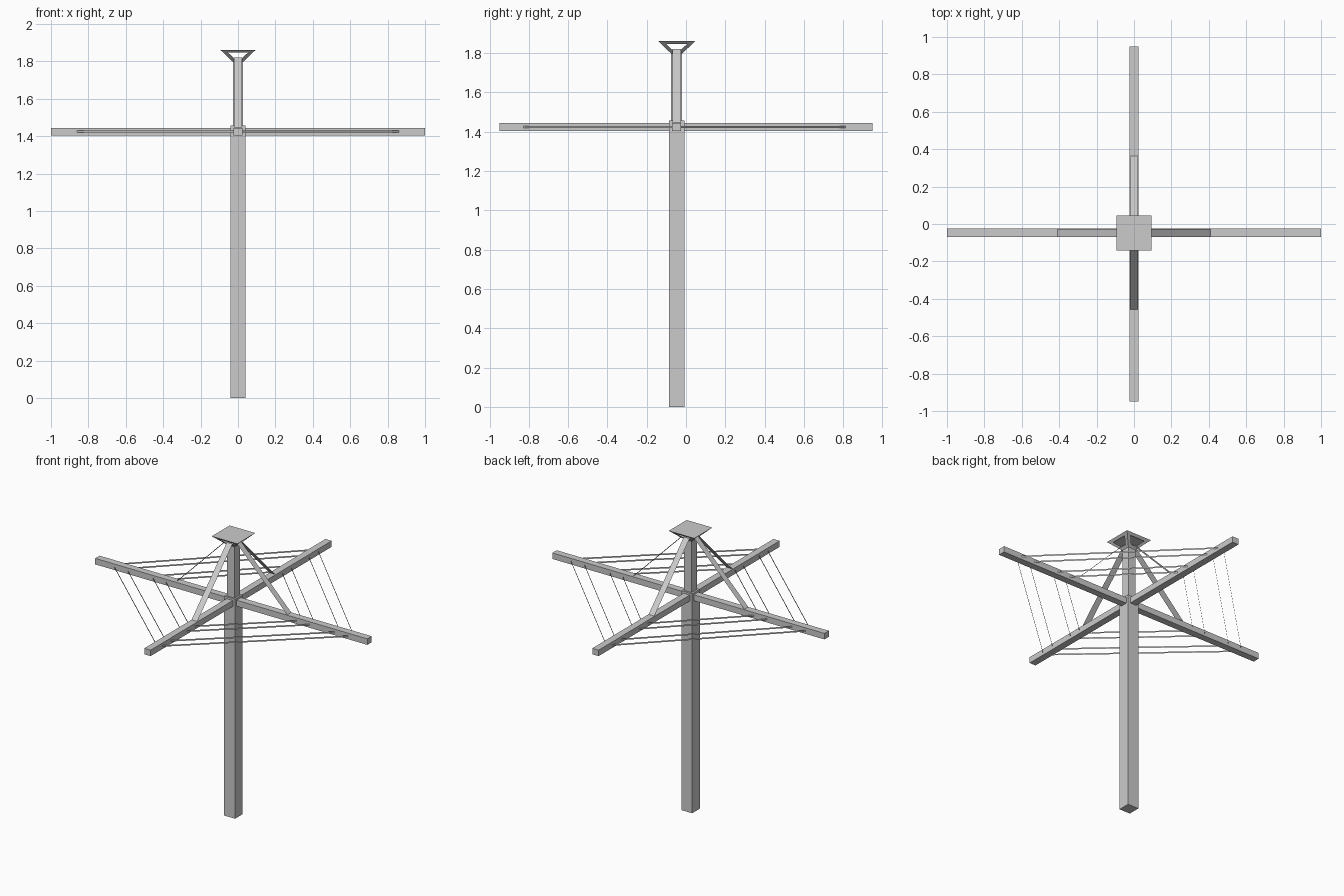
import bpy, bmesh
from math import cos, sin, pi
from mathutils import Vector

if "Cube" in bpy.data.objects:
    bpy.data.objects.remove(bpy.data.objects["Cube"])

CY = -0.0475                      # post centre in y
ARM_Z = 1.425
DIRS = [Vector((round(cos(a * pi / 2)), round(sin(a * pi / 2)), 0)) for a in range(4)]
REACH = [1.0, 0.997, 1.0, 0.903]  # arm lengths: +x, +y, -x, -y
C = Vector((0, CY, 0))


def box(name, lo, hi):
    bpy.ops.mesh.primitive_cube_add(size=1, location=[(a + b) / 2 for a, b in zip(lo, hi)])
    o = bpy.context.object
    o.name = name
    o.scale = [b - a for a, b in zip(lo, hi)]
    bpy.ops.object.transform_apply(location=False, rotation=False, scale=True)
    return o


def finish(name, bm):
    me = bpy.data.meshes.new(name)
    bm.to_mesh(me)
    bm.free()
    o = bpy.data.objects.new(name, me)
    bpy.context.collection.objects.link(o)
    return o


def strip(name, p, q, half):
    """Flat ribbon from p to q, widened by the vector half."""
    bm = bmesh.new()
    bm.faces.new([bm.verts.new(v) for v in (p - half, q - half, q + half, p + half)])
    return finish(name, bm)


# Post, lower and upper sections
box("lower_post", (-0.04, CY - 0.04, 0), (0.04, CY + 0.04, 1.458))
box("upper_post", (-0.028, CY - 0.028, 1.458), (0.028, CY + 0.028, 1.803))

# Crossed arms
box("side_arms", (-1, CY - 0.023, 1.405), (1, CY + 0.023, 1.445))
box("front_back_arms", (-0.023, -0.95, 1.405), (0.023, 0.95, 1.445))

# Cap: flared open frame under a flat top
bm = bmesh.new()
rings = []
for r, z in ((0.028, 1.798), (0.094, 1.861)):
    rings.append([bm.verts.new((sx * r, CY + sy * r, z))
                  for sx, sy in ((-1, -1), (1, -1), (1, 1), (-1, 1))])
sides = [bm.faces.new((rings[0][i], rings[0][(i + 1) % 4], rings[1][(i + 1) % 4], rings[1][i]))
         for i in range(4)]
bm.faces.new(rings[1])
bm.normal_update()
bmesh.ops.inset_individual(bm, faces=sides, thickness=0.021, use_even_offset=True)
bmesh.ops.delete(bm, geom=sides, context='FACES')
finish("cap", bm)

# Flat braces from the cap down to each arm
for i, d in enumerate(DIRS):
    across = Vector((-d.y, d.x, 0)) * 0.021
    strip(f"brace_{i + 1}", C + d * 0.41 + Vector((0, 0, 1.446)),
          C + d * 0.04 + Vector((0, 0, 1.82)), across)

# Washing lines strung between neighbouring arms
for i in range(4):
    j = (i + 1) % 4
    for k, t in enumerate((0.885, 0.785, 0.60, 0.505)):
        a = C + DIRS[i] * t * REACH[i] + Vector((0, 0, ARM_Z))
        b = C + DIRS[j] * t * REACH[j] + Vector((0, 0, ARM_Z))
        strip(f"line_{i + 1}_{k + 1}", a, b, Vector((0, 0, 0.005)))
